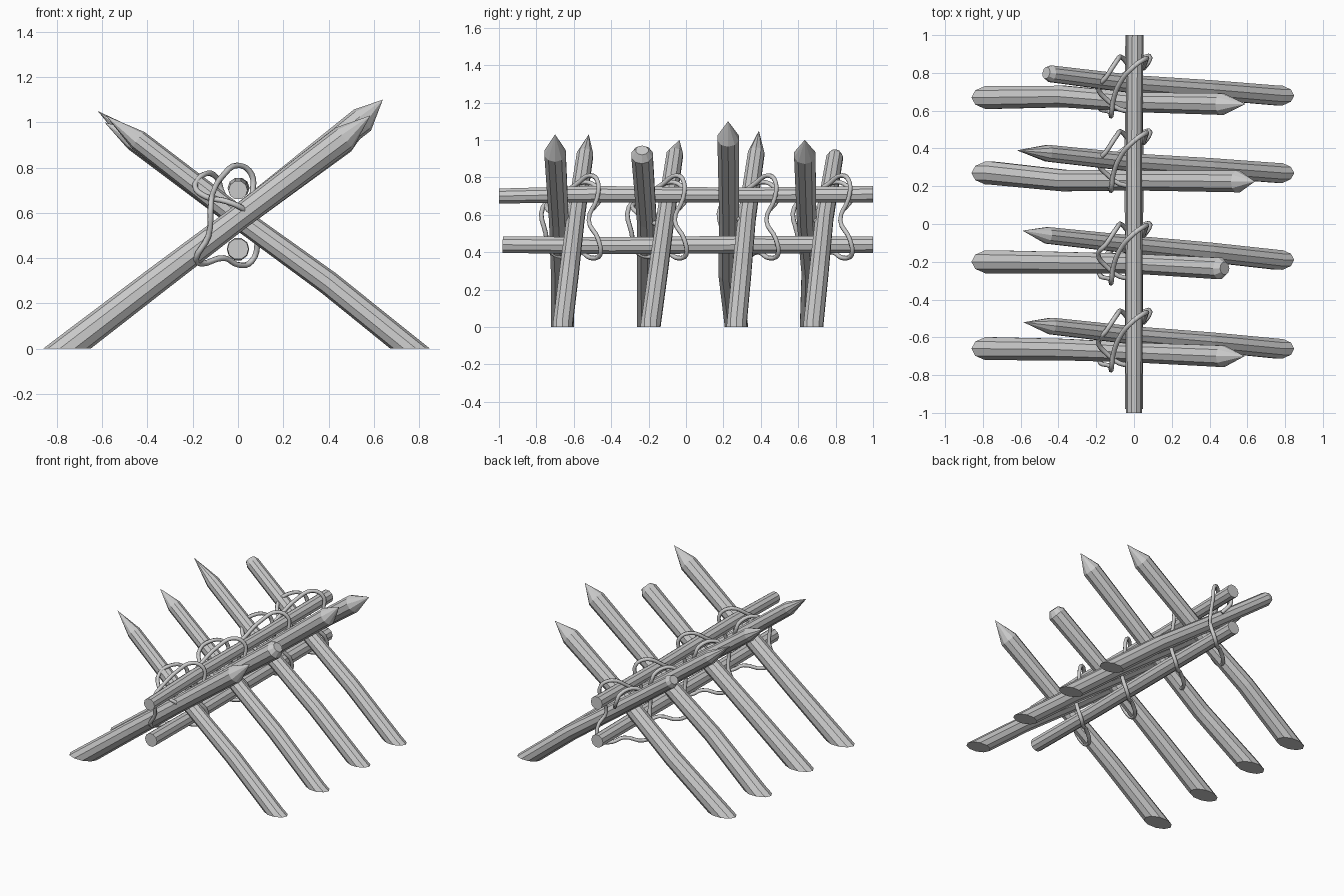
import bpy, bmesh, math
from mathutils import Vector

if "Cube" in bpy.data.objects:
    bpy.data.objects.remove(bpy.data.objects["Cube"])


def log(name, pts, radii, sides=10, cut_ground=False):
    """Faceted tapered log through pts; a zero radius makes a sharpened tip."""
    pts = [Vector(p) for p in pts]
    bm = bmesh.new()
    rings = []
    for i, (p, r) in enumerate(zip(pts, radii)):
        if r == 0:
            rings.append([bm.verts.new(p)])
            continue
        d = (pts[min(i + 1, len(pts) - 1)] - pts[max(i - 1, 0)]).normalized()
        ref = Vector((0, 1, 0)) if abs(d.y) < 0.8 else Vector((0, 0, 1))
        u = d.cross(ref).normalized()
        v = d.cross(u)
        rings.append([bm.verts.new(p + r * (u * math.cos(a) + v * math.sin(a)))
                      for a in (2 * math.pi * k / sides for k in range(sides))])
    for a, b in zip(rings, rings[1:]):
        for k in range(sides):
            n = (k + 1) % sides
            if len(b) == 1:
                bm.faces.new((a[k], a[n], b[0]))
            else:
                bm.faces.new((a[k], a[n], b[n], b[k]))
    for ring in (rings[0], rings[-1]):
        if len(ring) > 1:
            bm.faces.new(ring)
    if cut_ground:
        geom = bm.verts[:] + bm.edges[:] + bm.faces[:]
        res = bmesh.ops.bisect_plane(bm, geom=geom, plane_co=(0, 0, 0),
                                     plane_no=(0, 0, 1), clear_inner=True)
        edges = [e for e in res["geom_cut"] if isinstance(e, bmesh.types.BMEdge)]
        bmesh.ops.contextual_create(bm, geom=edges)
    bmesh.ops.recalc_face_normals(bm, faces=bm.faces[:])
    me = bpy.data.meshes.new(name)
    bm.to_mesh(me)
    bm.free()
    ob = bpy.data.objects.new(name, me)
    bpy.context.collection.objects.link(ob)
    return ob


def rope(name, pts, y, cyclic):
    """Thin binding rope as a smooth tube, moved along the rails by y."""
    cu = bpy.data.curves.new(name + "_path", "CURVE")
    cu.dimensions = "3D"
    cu.bevel_depth = 0.013
    cu.bevel_resolution = 1
    cu.resolution_u = 4
    cu.use_fill_caps = True
    sp = cu.splines.new("BEZIER")
    sp.bezier_points.add(len(pts) - 1)
    for bp, p in zip(sp.bezier_points, pts):
        bp.co = (p[0], p[1] + y, p[2])
        bp.handle_left_type = bp.handle_right_type = "AUTO"
    sp.use_cyclic_u = cyclic
    tmp = bpy.data.objects.new(name + "_tmp", cu)
    bpy.context.collection.objects.link(tmp)
    me = bpy.data.meshes.new_from_object(
        tmp.evaluated_get(bpy.context.evaluated_depsgraph_get()))
    bpy.data.objects.remove(tmp)
    bpy.context.collection.objects.link(bpy.data.objects.new(name, me))


# Thick stakes leaning to +x: y at base, bend, middle, tip; shoulder and tip (x, z)
thick = [(-.66, -.665, -.68, -.70, (.47, .93), (.585, 1.03), 0),
         (-.20, -.205, -.21, -.235, (.455, .92), (.48, .945), .035),
         (.27, .23, .23, .225, (.55, 1.01), (.64, 1.10), 0),
         (.67, .675, .645, .635, (.465, .92), (.59, 1.00), 0)]
for i, (y0, y1, y2, y3, s, t, r) in enumerate(thick):
    log(f"thick_stake_{i+1}",
        [(-.86, y0, -.08), (-.755, y0, 0), (-.37, y1, .295), (0, y2, .575),
         (s[0], y3, s[1]), (t[0], y3, t[1])],
        [.064, .064, .06, .055, .06, r], cut_ground=True)

# Thin stakes leaning to -x
thin = [(-.66, -.59, -.54, -.52, (-.44, .92), (-.585, 1.03), 0),
        (-.19, -.11, -.06, -.035, (-.46, .92), (-.59, 1.00), 0),
        (.27, .325, .375, .39, (-.46, .925), (-.62, 1.05), 0),
        (.68, .74, .795, .80, (-.44, .905), (-.465, .925), .032)]
for i, (y0, y1, y2, y3, s, t, r) in enumerate(thin):
    ym = (y0 + y1) / 2
    log(f"thin_stake_{i+1}",
        [(.86, y0, -.08), (.76, y0, 0), (.40, ym, .29), (0, y1, .58),
         (s[0], y2, s[1]), (t[0], y3, t[1])],
        [.055, .055, .054, .05, .046, r], cut_ground=True)

# Two rails lying in the crossings
log("upper_rail", [(0, -1, .70), (0, -.5, .71), (0, .3, .705), (.005, 1, .71)],
    [.042, .046, .042, .046])
log("lower_rail", [(0, -.98, .44), (0, -.4, .435), (0, .3, .44), (0, 1, .44)],
    [.047, .047, .05, .046])

# Rope bindings: a long loop round both rails and a small loop round the thin stake
long_loop = [(0, .10, .81), (.06, .14, .77), (.065, .135, .69), (.05, .09, .57),
             (.085, .14, .47), (.06, .15, .385), (0, .10, .37), (-.06, .05, .40),
             (-.16, -.03, .375), (-.185, -.11, .40), (-.13, -.14, .50),
             (-.12, -.155, .64), (-.11, -.08, .69), (-.07, .02, .76)]
small_loop = [(.04, -.01, .55), (.03, -.11, .61), (-.05, -.135, .65),
              (-.14, -.08, .67), (-.19, -.01, .72), (-.15, .04, .77),
              (-.09, .13, .75), (-.07, .15, .69), (-.03, .11, .63)]
for i, y in enumerate((-.61, -.15, .34, .735)):
    rope(f"long_rope_{i+1}", long_loop, y, True)
    rope(f"small_rope_{i+1}", small_loop, y, False)
